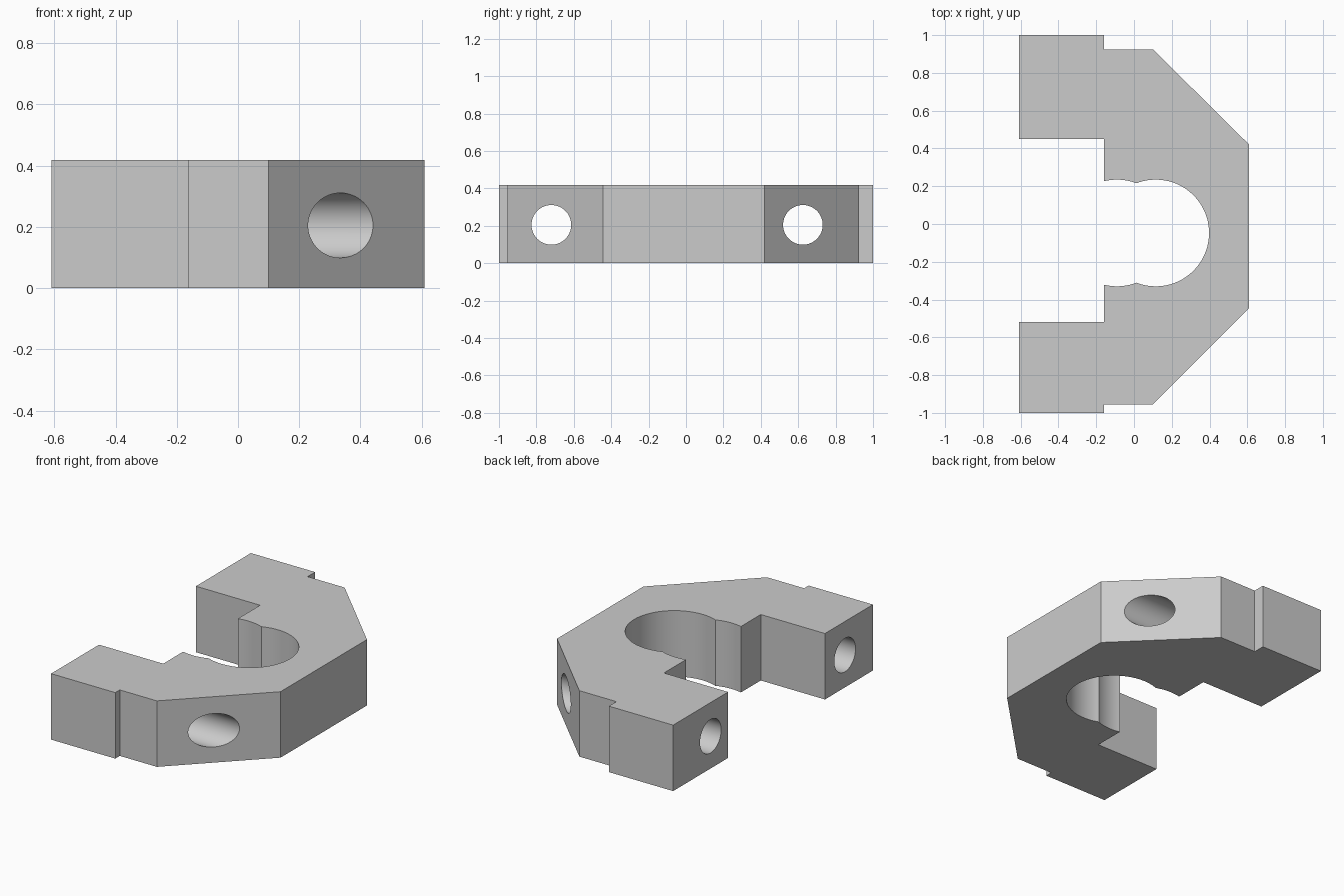
import bpy, bmesh, math

cube = bpy.data.objects.get("Cube")
if cube:
    bpy.data.objects.remove(cube, do_unlink=True)

HEIGHT = 0.418
BORE_Y, BORE_R = -0.0475, 0.2825
BORE_X, NOTCH_X = 0.115, -0.09      # two overlapping bore centres
JAW_X, END_X = -0.16, -0.61

grey = bpy.data.materials.new("plain_grey")
grey.use_nodes = True
colour = (0.6, 0.6, 0.6, 1)
grey.diffuse_color = colour
grey.node_tree.nodes["Principled BSDF"].inputs["Base Color"].default_value = colour


def arc(cx, start, end, steps):
    """Points on a bore circle between two angles."""
    angles = [start + (end - start) * i / steps for i in range(steps + 1)]
    return [(cx + BORE_R * math.cos(a), BORE_Y + BORE_R * math.sin(a)) for a in angles]


# Outer outline of the clamp, clockwise from the back arm
outer = [(END_X, 0.45), (END_X, 1), (JAW_X, 1), (JAW_X, 0.925), (0.1, 0.925),
         (0.61, 0.42), (0.61, -0.445), (0.1, -0.955), (JAW_X, -0.955),
         (JAW_X, -1), (END_X, -1), (END_X, -0.52), (JAW_X, -0.52)]

# Inner outline: shallow scallop, main bore, shallow scallop
half_gap = (BORE_X - NOTCH_X) / 2
mouth = math.acos((JAW_X - NOTCH_X) / BORE_R)
cusp = math.acos(half_gap / BORE_R)
wide = math.pi - cusp
inner = (arc(NOTCH_X, -mouth, -cusp, 10)
         + arc(BORE_X, -wide, wide, 56)[1:]
         + arc(NOTCH_X, cusp, mouth, 10)[1:])

# Clamp body: extruded outline
bm = bmesh.new()
base = bm.faces.new([bm.verts.new((x, y, 0)) for x, y in outer + inner + [(JAW_X, 0.45)]])
top = bmesh.ops.extrude_face_region(bm, geom=[base])["geom"]
bmesh.ops.translate(bm, vec=(0, 0, HEIGHT),
                    verts=[v for v in top if isinstance(v, bmesh.types.BMVert)])
bmesh.ops.recalc_face_normals(bm, faces=bm.faces)
mesh = bpy.data.meshes.new("clamp_body")
bm.to_mesh(mesh)
bm.free()
body = bpy.data.objects.new("clamp_body", mesh)
bpy.context.collection.objects.link(body)
mesh.materials.append(grey)

# Bolt holes running lengthwise through both arms
for name, y in (("front_bolt_hole", -0.72), ("back_bolt_hole", 0.625)):
    bpy.ops.mesh.primitive_cylinder_add(vertices=64, radius=0.106, depth=3,
                                        location=(0, y, 0.205),
                                        rotation=(0, math.pi / 2, 0))
    cutter = bpy.context.object
    cutter.name = name
    cutter.data.materials.append(grey)
    cut = body.modifiers.new(name, "BOOLEAN")
    cut.operation = "DIFFERENCE"
    cut.solver = "EXACT"
    cut.object = cutter
    bpy.ops.object.select_all(action="DESELECT")
    body.select_set(True)
    bpy.context.view_layer.objects.active = body
    bpy.ops.object.modifier_apply(modifier=name)
    bpy.data.objects.remove(cutter, do_unlink=True)

# Smooth bores with crisp edges
bpy.ops.object.shade_smooth_by_angle(angle=math.radians(25))
